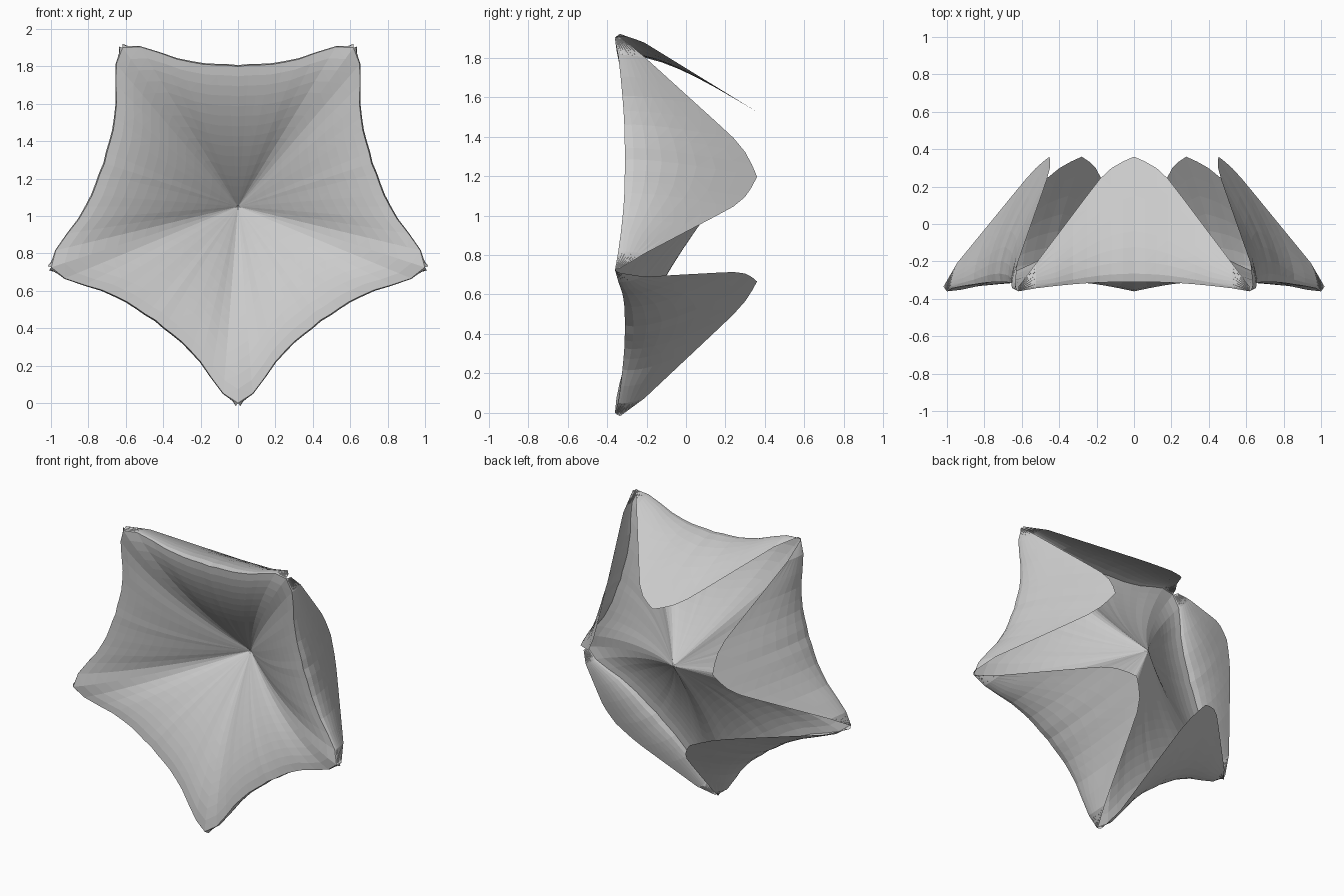
import bpy, bmesh, math

if "Cube" in bpy.data.objects:
    bpy.data.objects.remove(bpy.data.objects["Cube"])

CENTRE_Z = 1.05
Y_DEEP = 0.14          # depth of the funnel's centre
COLS = 16              # columns across one star sector
RINGS = 14
# rim radius against angle from the middle of a sector (degrees)
RIM = [(0, .75), (12, .772), (18, .812), (23.9, .866), (30.5, .986), (33, 1.025), (36, 1.05)]
# back edge of a flap: depth y against half width
FLAP_EDGE = [(0, .36), (.08, .325), (.15, .28), (.2, .22), (.618, -.335)]


def interp(table, x):
    for (x0, y0), (x1, y1) in zip(table, table[1:]):
        if x <= x1 + 1e-9:
            return y0 + (y1 - y0) * (x - x0) / (x1 - x0)
    return table[-1][1]


def rim_point(deg):
    """Sideways, outward and depth position on the rim of a sector."""
    r, a = interp(RIM, abs(deg)), math.radians(deg)
    return r * math.sin(a), r * math.cos(a), -.31 - .05 * (abs(deg) / 36) ** 3


def place(u, v, y, sector):
    """Turn sector coordinates into the world."""
    a = math.radians(72 * sector)
    return (u * math.cos(a) + v * math.sin(a), y,
            CENTRE_Z + v * math.cos(a) - u * math.sin(a))


def make_sheet(name, rows, flip=False):
    """Flat shaded sheet from a grid of points."""
    bm = bmesh.new()
    grid = [[bm.verts.new(p) for p in row] for row in rows]
    for a, b in zip(grid, grid[1:]):
        for i in range(len(a) - 1):
            quad = [a[i], a[i + 1], b[i + 1], b[i]]
            bm.faces.new(quad[::-1] if flip else quad)
    bmesh.ops.remove_doubles(bm, verts=bm.verts, dist=1e-4)
    bmesh.ops.triangulate(bm, faces=bm.faces)
    me = bpy.data.meshes.new(name)
    bm.to_mesh(me)
    bm.free()
    ob = bpy.data.objects.new(name, me)
    bpy.context.collection.objects.link(ob)
    return ob


angles = [-36 + 72 * i / COLS for i in range(COLS + 1)]

# star-shaped funnel, sunk towards the middle with valleys out to the tips
rows = []
for j in range(RINGS + 1):
    t = j / RINGS
    row = []
    for k in range(5):
        for d in angles[(1 if k else 0):]:
            u, v, y = rim_point(d)
            row.append(place(u * t, v * t, y + (Y_DEEP - y) * (1 - t) ** 1.58, k))
    rows.append(row)
make_sheet("star_funnel", rows)

# five flaps folded backwards from the rim
for k in range(5):
    rows = []
    steps = 8
    for j in range(steps + 1):
        s = (j / steps) ** 1.3
        row = []
        for d in angles:
            u, v, y = rim_point(d)
            y_end = interp(FLAP_EDGE, abs(u))
            v_end = min(.87, .85 - (y_end + .25) * .615)
            bulge = .055 * math.sin(math.pi * s ** .7) * (y_end - y) / .67
            row.append(place(u, v + (v_end - v) * s + bulge, y + (y_end - y) * s, k))
        rows.append(row)
    make_sheet(f"back_flap_{k + 1}", rows)
